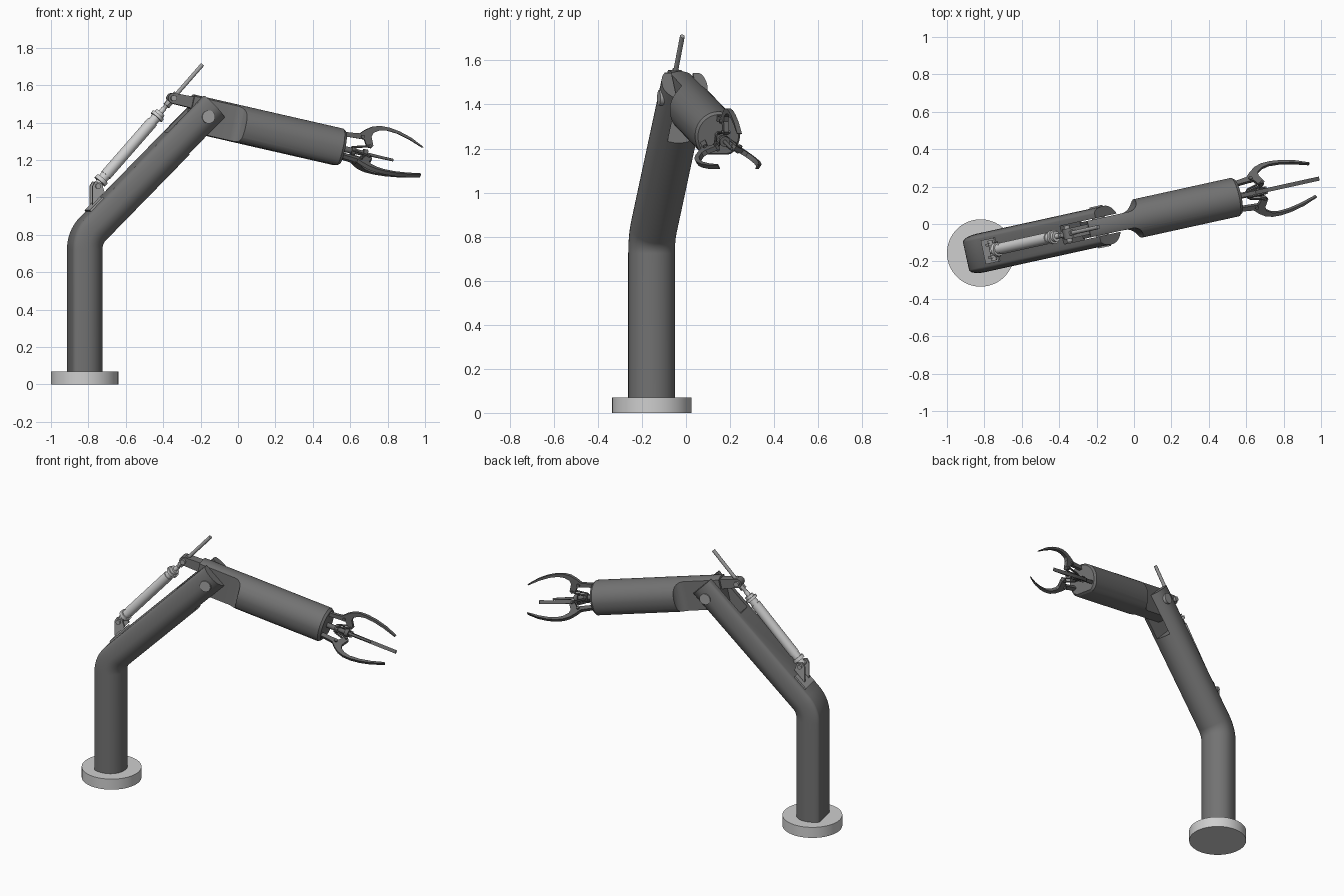
import bpy, bmesh, math
from mathutils import Matrix, Vector

if "Cube" in bpy.data.objects:
    bpy.data.objects.remove(bpy.data.objects["Cube"])

PLACE = Matrix.Translation((-0.82, -0.155, 0)) @ Matrix.Rotation(math.radians(12.4), 4, 'Z')
# local frame: x along the arm, y sideways, z up, origin under the column


def material(name, g):
    m = bpy.data.materials.new(name)
    m.diffuse_color = (g, g, g, 1)
    m.use_nodes = True
    m.node_tree.nodes["Principled BSDF"].inputs["Base Color"].default_value = m.diffuse_color
    return m


DARK = material("dark_grey", 0.17)
CLAW = material("claw_grey", 0.13)
LIGHT = material("light_grey", 0.62)
STEEL = material("steel_grey", 0.36)


def make(name, rings, mat, local=Matrix.Identity(4)):
    """Closed skin through a list of equal-length rings of points."""
    bm = bmesh.new()
    vs = [[bm.verts.new(PLACE @ local @ Vector(p)) for p in r] for r in rings]
    n = len(vs[0])
    for a, b in zip(vs, vs[1:]):
        for i in range(n):
            bm.faces.new((a[i], a[(i + 1) % n], b[(i + 1) % n], b[i]))
    bm.faces.new(vs[0][::-1])
    bm.faces.new(vs[-1])
    bmesh.ops.recalc_face_normals(bm, faces=bm.faces)
    me = bpy.data.meshes.new(name)
    bm.to_mesh(me)
    bm.free()
    me.materials.append(mat)
    ob = bpy.data.objects.new(name, me)
    bpy.context.collection.objects.link(ob)
    return ob


def plate(name, outline, v0, v1, mat, local=Matrix.Identity(4)):
    """Outline in the local x-z plane, thick from y=v0 to y=v1."""
    return make(name, [[(x, v, z) for x, z in outline] for v in (v0, v1)], mat, local)


def turned(name, p, q, prof, mat, local=Matrix.Identity(4), n=28):
    """Lathe of (fraction, radius) stations between p and q."""
    p, q = Vector(p), Vector(q)
    rot = (q - p).to_track_quat('Z', 'Y').to_matrix()
    rings = []
    for t, r in prof:
        rings.append([p + (q - p) * t + rot @ Vector((r * math.cos(k * math.tau / n),
                      r * math.sin(k * math.tau / n), 0)) for k in range(n)])
    return make(name, rings, mat, local)


def rod(name, p, q, r, mat, local=Matrix.Identity(4), n=20):
    return turned(name, p, q, [(0, r), (1, r)], mat, local, n)


def cut(ob, cutter):
    cutter.hide_render = True
    mod = ob.modifiers.new("cut", 'BOOLEAN')
    mod.operation, mod.object, mod.solver = 'DIFFERENCE', cutter, 'EXACT'
    bpy.context.view_layer.objects.active = ob
    bpy.ops.object.modifier_apply(modifier=mod.name)
    bpy.data.objects.remove(cutter, do_unlink=True)


def d_profile(front, half, flat, flat_half):
    """Half-round on the -b side, flat with rounded corners on the +b side."""
    pts = [(-front * math.sin(math.pi * k / 24), half * math.cos(math.pi * k / 24)) for k in range(25)]
    corner = []
    for k in range(1, 7):
        a = math.pi / 2 * k / 6
        corner.append(((flat) * math.sin(a), flat_half + (half - flat_half) * math.cos(a)))
    return pts + [(b, -v) for b, v in corner] + corner[::-1]


# base disc
rod("base", (0, 0, 0), (0, 0, 0.07), 0.18, LIGHT, n=64)

# bent column and upper arm, swept in one piece
BEND, R = 0.79, 0.16
tan = R * math.tan(math.pi / 8)
path = [(0, 0.07, 0)]
for k in range(11):
    a = math.pi / 4 * k / 10
    path.append((R - R * math.cos(a), BEND - tan + R * math.sin(a), a))
s = 0.985 * math.sqrt(0.5)
path.append((s, BEND + s, math.pi / 4))
prof = d_profile(0.095, 0.105, 0.08, 0.075)
arm = make("upper_arm", [[(u - b * math.cos(a), v, z + b * math.sin(a)) for b, v in prof]
                         for u, z, a in path], DARK)
ARM = Matrix.Translation((0, 0, BEND)) @ Matrix.Rotation(-math.pi / 4, 4, 'Y')
cut(arm, plate("slot_cutter", [(0.71, -0.2), (1.2, -0.2), (1.2, 0.2), (0.71, 0.2)], -0.05, 0.05, DARK, ARM))

# forearm: local x runs down its axis from the elbow pivot
PIVOT = (0.655, 0, 1.43)
FORE = Matrix.Translation(PIVOT) @ Matrix.Rotation(math.radians(12.6), 4, 'Y')
prof = d_profile(0.105, 0.105, 0.095, 0.05)
fore = make("forearm", [[(a, v, -b) for b, v in prof] for a in (-0.085, 0.755)]
            + [[(0.77, v * 0.9, -b * 0.9) for b, v in prof]], DARK, FORE)
for side in (-1, 1):
    # side cut leaving the elbow tongue, with a curved shoulder
    shape = [(-0.3, 0.2), (-0.3, 0.045), (0.15, 0.045)]
    shape += [(0.15 + 0.06 * math.sin(k * math.pi / 12), 0.105 - 0.06 * math.cos(k * math.pi / 12))
              for k in range(1, 7)] + [(0.21, 0.2)]
    cut(fore, make("shoulder_cutter", [[(a, side * v, z) for a, v in shape] for z in (-0.2, 0.2)], DARK, FORE))

# elbow pin
rod("elbow_pin", (0.655, -0.112, 1.43), (0.655, 0.112, 1.43), 0.035, STEEL, n=32)

# lever on the back of the tongue, ending in an eye
EYE = (0.48, 1.53)
lever = [(0.70, 1.515), (0.61, 1.535)]
lever += [(EYE[0] + 0.028 * math.cos(a), EYE[1] + 0.028 * math.sin(a))
          for a in (math.radians(80 + 20 * k) for k in range(10))]
lever += [(0.57, 1.48), (0.66, 1.42)]
plate("elbow_lever", lever, -0.028, 0.028, DARK)
rod("lever_pin", (EYE[0], -0.045, EYE[1]), (EYE[0], 0.045, EYE[1]), 0.016, STEEL)

# linear actuator
LOW, TIP = (0.063, 0, 1.06), (0.645, 0, 1.71)
turned("actuator_barrel", LOW, TIP,
       [(0, 0.02), (0.035, 0.02), (0.035, 0.037), (0.06, 0.037), (0.06, 0.027), (0.09, 0.027),
        (0.09, 0.031), (0.53, 0.031), (0.53, 0.026), (0.565, 0.026), (0.565, 0.038),
        (0.585, 0.038), (0.585, 0.028), (0.605, 0.028), (0.605, 0.014), (0.64, 0.014)], LIGHT)
rod("actuator_rod", LOW, TIP, 0.011, STEEL)
rod("rod_nut", Vector(LOW).lerp(TIP, 0.66), Vector(LOW).lerp(TIP, 0.76), 0.02, STEEL, n=6)
for side in (-1, 1):
    v = side * 0.034
    plate("actuator_bracket", [(0.035, 0.96), (0.10, 1.03), (0.085, 1.075), (0.05, 1.085), (0.035, 1.06)],
          v - 0.007, v + 0.007, STEEL)
rod("bracket_pin", (LOW[0], -0.055, LOW[2]), (LOW[0], 0.055, LOW[2]), 0.014, STEEL)
plate("bracket_foot", [(0.11, 0.075), (0.21, 0.075), (0.21, 0.09), (0.11, 0.09)], -0.065, 0.065, STEEL, ARM)

# gripper centre: plunger, collars and spike
turned("gripper_plunger", (0.765, 0, 0), (1.06, 0, 0),
       [(0, 0.016), (0.2, 0.016), (0.2, 0.026), (0.27, 0.026), (0.27, 0.014), (0.42, 0.014),
        (0.42, 0.024), (0.5, 0.024), (0.5, 0.009), (1, 0.007)], CLAW, FORE, 16)

# three claws around the axis
claw = [(0.74, 0.088), (0.80, 0.093), (0.85, 0.10), (0.875, 0.125), (0.91, 0.15), (0.95, 0.163), (1.0, 0.165),
        (1.06, 0.157), (1.13, 0.138), (1.205, 0.104), (1.20, 0.10), (1.12, 0.127), (1.05, 0.143),
        (0.99, 0.147), (0.95, 0.138), (0.92, 0.118), (0.915, 0.095), (0.935, 0.05),
        (0.925, 0.035), (0.905, 0.035), (0.88, 0.073), (0.80, 0.068), (0.74, 0.06)]
for k in range(3):
    TURN = FORE @ Matrix.Rotation(k * math.tau / 3, 4, 'X')
    plate("claw", claw, -0.011, 0.011, CLAW, TURN)
    rod("claw_pin", (0.868, -0.02, 0.086), (0.868, 0.02, 0.086), 0.01, CLAW, TURN, 12)
    rod("link_pin", (0.918, -0.02, 0.045), (0.918, 0.02, 0.045), 0.008, CLAW, TURN, 12)
    for side in (-1, 1):
        rod("claw_link", (0.83, side * 0.015, 0.02), (0.918, side * 0.015, 0.045), 0.006, CLAW, TURN, 8)

# smooth shading with sharp edges kept
bpy.ops.object.select_all(action='SELECT')
bpy.context.view_layer.objects.active = arm
bpy.ops.object.shade_smooth_by_angle(angle=math.radians(30))
